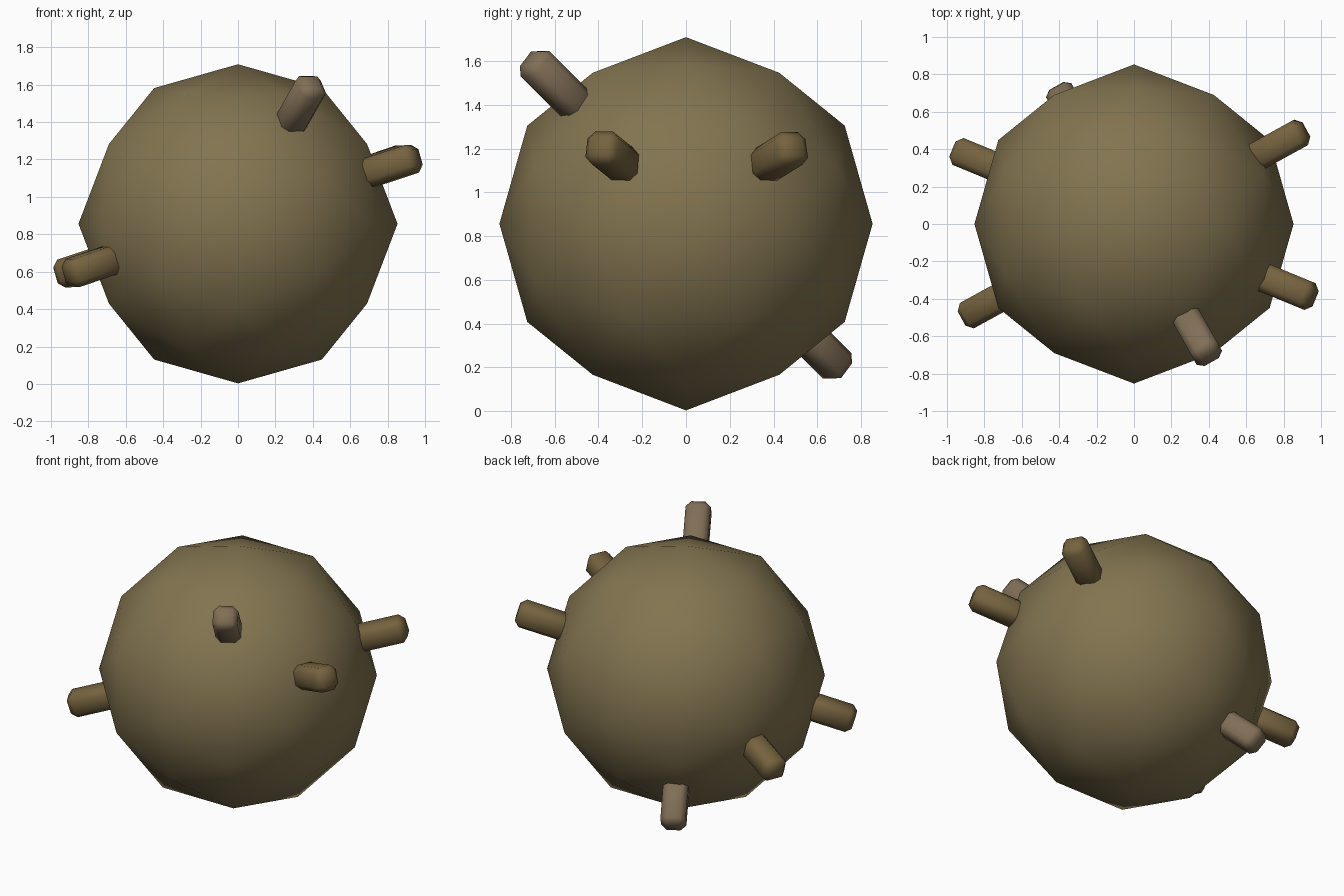
import bpy, bmesh
from mathutils import Vector

if "Cube" in bpy.data.objects:
    bpy.data.objects.remove(bpy.data.objects["Cube"])

R = 0.853                      # ball radius
PHI = (1 + 5 ** 0.5) / 2
PEG_CENTRE = Vector((0, 0, 0.897))


def material(name, rgb):
    m = bpy.data.materials.new(name)
    m.diffuse_color = (*rgb, 1)
    m.use_nodes = True
    m.node_tree.nodes["Principled BSDF"].inputs["Base Color"].default_value = m.diffuse_color
    return m


def add_object(name, bm, mat):
    me = bpy.data.meshes.new(name)
    bm.to_mesh(me)
    bm.free()
    me.materials.append(mat)
    ob = bpy.data.objects.new(name, me)
    bpy.context.collection.objects.link(ob)
    return ob


olive = material("olive", (0.225, 0.175, 0.08))
brown = material("brown", (0.18, 0.125, 0.05))
taupe = material("taupe", (0.22, 0.16, 0.095))

# Ball: axis-aligned icosahedron, subdivided once and pushed out to a sphere
bm = bmesh.new()
for a in (-1, 1):
    for b in (-PHI, PHI):
        for co in ((a, 0, b), (0, b, a), (b, a, 0)):
            bm.verts.new(co)
bmesh.ops.convex_hull(bm, input=bm.verts[:])
bmesh.ops.subdivide_edges(bm, edges=bm.edges[:], cuts=1, use_grid_fill=True)
for v in bm.verts:
    v.co = v.co.normalized() * R
bmesh.ops.recalc_face_normals(bm, faces=bm.faces[:])
for f in bm.faces:
    f.smooth = True
ball = add_object("ball", bm, olive)
ball.location.z = R + 0.003


# Pegs: bevelled square bars pointing outwards in opposite pairs
def peg(name, direction, mat, start=0.68, end=1.085, width=0.155):
    bm = bmesh.new()
    bmesh.ops.create_cube(bm, size=1)
    for v in bm.verts:
        v.co = Vector((v.co.x * width, v.co.y * width,
                       start + (v.co.z + 0.5) * (end - start)))
    bmesh.ops.bevel(bm, geom=bm.edges[:], offset=0.034, segments=1,
                    affect='EDGES', profile=0.5)
    for f in bm.faces:
        f.smooth = True
    ob = add_object(name, bm, mat)
    ob.rotation_mode = 'QUATERNION'
    ob.rotation_quaternion = direction.to_track_quat('Z', 'Y')
    ob.location = PEG_CENTRE


for name, d, mat in (("upper_peg", (0.40, -0.71, 0.71), taupe),
                     ("front_side_peg", (0.97, -0.40, 0.32), brown),
                     ("back_side_peg", (0.93, 0.51, 0.32), brown)):
    peg(name, Vector(d), mat)
    peg(name + "_opposite", -Vector(d), mat)
